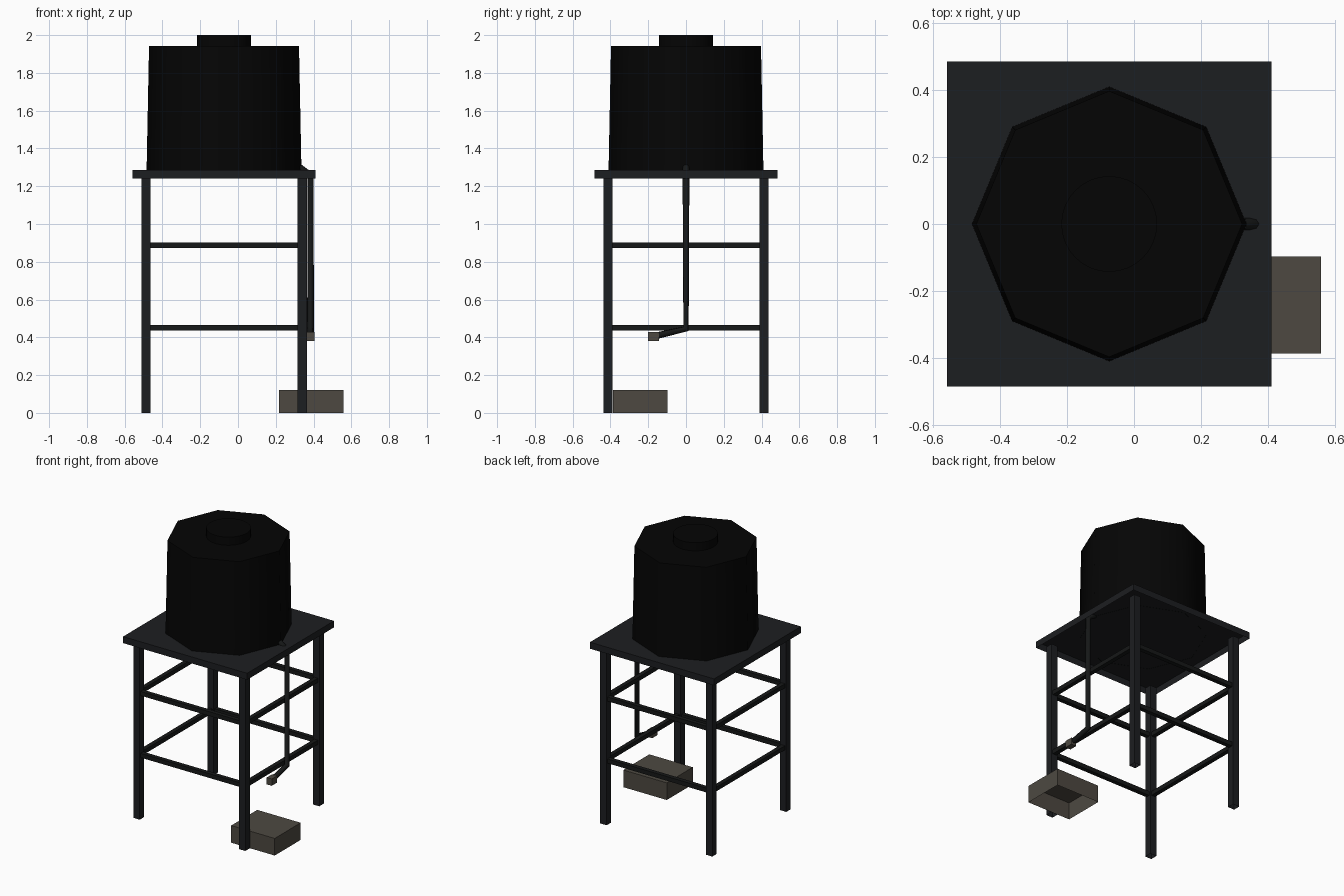
import bpy, bmesh, math

if "Cube" in bpy.data.objects:
    bpy.data.objects.remove(bpy.data.objects["Cube"])

CX = -0.074  # tower axis


def material(name, rgb):
    m = bpy.data.materials.new(name)
    m.diffuse_color = (*rgb, 1)
    m.use_nodes = True
    m.node_tree.nodes["Principled BSDF"].inputs["Base Color"].default_value = m.diffuse_color
    return m


TANK = material("black_plastic", (0.0015, 0.0015, 0.0015))
STEEL = material("dark_steel", (0.012, 0.013, 0.015))
BRACE = material("brace_steel", (0.008, 0.009, 0.009))
STONE = material("brown_grey", (0.075, 0.066, 0.053))


def box(name, lo, hi, mat, open_dirs=()):
    """Box whose faces pointing along open_dirs are left out."""
    bm = bmesh.new()
    bmesh.ops.create_cube(bm, size=1)
    for v in bm.verts:
        v.co = [(a + b) / 2 + c * (b - a) for a, b, c in zip(lo, hi, v.co)]
    bm.normal_update()
    gone = [f for f in bm.faces if any(f.normal.dot(d) > 0.9 for d in open_dirs)]
    bmesh.ops.delete(bm, geom=gone, context='FACES')
    me = bpy.data.meshes.new(name)
    bm.to_mesh(me)
    bm.free()
    me.materials.append(mat)
    ob = bpy.data.objects.new(name, me)
    bpy.context.collection.objects.link(ob)
    return ob


def drum(name, sides, r1, r2, z1, z2, mat):
    """Tapered drum, open underneath."""
    bm = bmesh.new()
    bmesh.ops.create_cone(bm, cap_ends=True, segments=sides, radius1=r1, radius2=r2, depth=z2 - z1)
    bm.normal_update()
    bmesh.ops.delete(bm, geom=[f for f in bm.faces if f.normal.z < -0.9], context='FACES')
    me = bpy.data.meshes.new(name)
    bm.to_mesh(me)
    bm.free()
    me.materials.append(mat)
    ob = bpy.data.objects.new(name, me)
    ob.location = (CX, 0, (z1 + z2) / 2)
    bpy.context.collection.objects.link(ob)
    bpy.ops.object.select_all(action='DESELECT')
    ob.select_set(True)
    bpy.context.view_layer.objects.active = ob
    bpy.ops.object.shade_smooth_by_angle(angle=math.radians(50))


UP, DOWN = (0, 0, 1), (0, 0, -1)

# Tank and lid
drum("tank", 8, 0.41, 0.397, 1.285, 1.942, TANK)
drum("tank_lid", 32, 0.143, 0.143, 1.942, 2.0, TANK)

# Platform, a shallow tray open underneath
box("platform", (-0.559, -0.485, 1.24), (0.411, 0.485, 1.286), STEEL, [DOWN])

# Legs
L, H = 0.413, 0.025
for sx in (-1, 1):
    for sy in (-1, 1):
        x, y = CX + sx * L, sy * L
        box("leg", (x - H, y - H, 0), (x + H, y + H, 1.245), STEEL, [UP, DOWN])

# Braces between the legs on all four sides at two heights
B, E = 0.015, L - H
for z in (0.45, 0.888):
    for s in (-1, 1):
        box("brace_x", (CX - E, s * L - B, z - B), (CX + E, s * L + B, z + B), BRACE,
            [(1, 0, 0), (-1, 0, 0)])
        x = CX + s * L
        box("brace_y", (x - B, -E, z - B), (x + B, E, z + B), BRACE,
            [(0, 1, 0), (0, -1, 0)])

# Outlet pipe
cu = bpy.data.curves.new("outlet_pipe", 'CURVE')
cu.dimensions = '3D'
cu.bevel_depth = 0.018
cu.bevel_resolution = 2
path = [(0.325, 0, 1.3), (0.384, 0, 1.258), (0.384, 0, 0.445), (0.384, -0.15, 0.41)]
sp = cu.splines.new('POLY')
sp.points.add(len(path) - 1)
for p, co in zip(sp.points, path):
    p.co = (*co, 1)
cu.materials.append(BRACE)
bpy.context.collection.objects.link(bpy.data.objects.new("outlet_pipe", cu))

# Tap at the pipe end
box("tap", (0.364, -0.2, 0.38), (0.404, -0.142, 0.428), STONE)

# Ground block, open underneath
box("ground_block", (0.218, -0.387, 0), (0.558, -0.097, 0.121), STONE, [DOWN])
